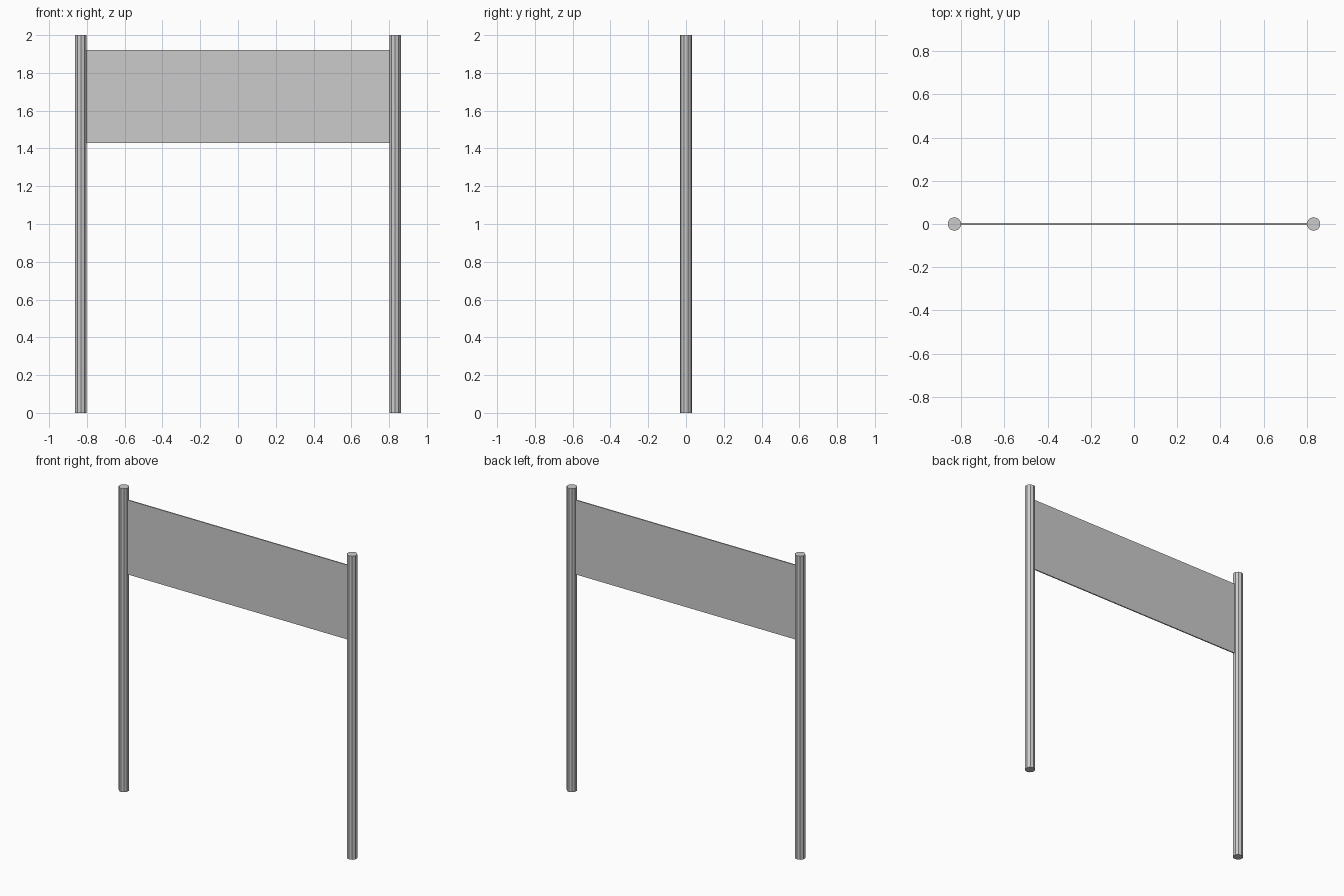
import bpy

if "Cube" in bpy.data.objects:
    bpy.data.objects.remove(bpy.data.objects["Cube"])

POST_X, POST_R, HEIGHT = 0.832, 0.032, 2.0

# Two upright round posts
for side, name in ((-1, "left_post"), (1, "right_post")):
    bpy.ops.mesh.primitive_cylinder_add(vertices=10, radius=POST_R, depth=HEIGHT,
                                        location=(side * POST_X, 0, HEIGHT / 2))
    bpy.context.object.name = name

# Thin banner panel stretched between the posts
bpy.ops.mesh.primitive_cube_add(size=1, location=(0, 0, 1.675))
panel = bpy.context.object
panel.name = "banner_panel"
panel.scale = (1.61, 0.008, 0.49)
